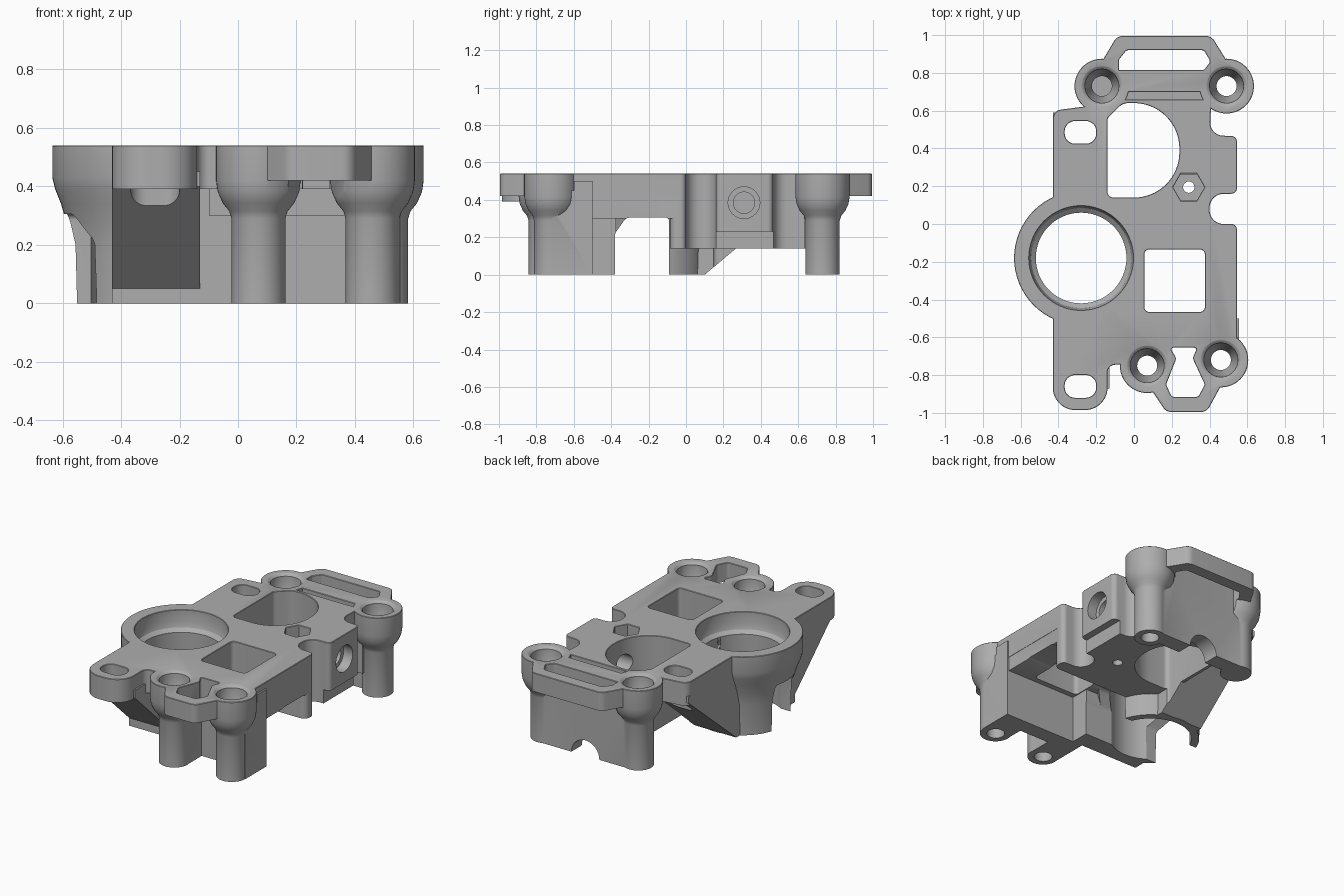
import bpy, bmesh, math
from mathutils import Vector

cube = bpy.data.objects.get("Cube")
if cube:
    bpy.data.objects.remove(cube, do_unlink=True)

grey = bpy.data.materials.new("cast_grey")
grey.use_nodes = True
colour = (0.42, 0.42, 0.42, 1)
grey.diffuse_color = colour
grey.node_tree.nodes["Principled BSDF"].inputs["Base Color"].default_value = colour

TOP = 0.54


def finish(name, bm):
    bmesh.ops.remove_doubles(bm, verts=bm.verts, dist=1e-5)
    bmesh.ops.recalc_face_normals(bm, faces=bm.faces)
    mesh = bpy.data.meshes.new(name)
    bm.to_mesh(mesh)
    bm.free()
    mesh.materials.append(grey)
    obj = bpy.data.objects.new(name, mesh)
    bpy.context.scene.collection.objects.link(obj)
    return obj


def rounded(corners):
    """Replace every (x, y, radius) corner by an arc."""
    out = []
    for i, corner in enumerate(corners):
        p = Vector(corner[:2])
        r = corner[2] if len(corner) > 2 else 0
        arc = [p]
        if r:
            u = (Vector(corners[i - 1][:2]) - p).normalized()
            v = (Vector(corners[(i + 1) % len(corners)][:2]) - p).normalized()
            half = u.angle(v) / 2
            centre = p + (u + v).normalized() * r / math.sin(half)
            a = p + u * r / math.tan(half) - centre
            b = p + v * r / math.tan(half) - centre
            n = max(3, int((math.pi - 2 * half) * (14 if r > 0.1 else 6)))
            arc = []
            for k in range(n + 1):
                t = (math.pi - 2 * half) * k / n
                s = 1 if a.x * b.y - a.y * b.x > 0 else -1
                c, d = math.cos(t), math.sin(t) * s
                arc.append(centre + Vector((a.x * c - a.y * d, a.x * d + a.y * c)))
        for q in arc:
            if not out or (q - out[-1]).length > 1e-3:
                out.append(q)
    if (out[0] - out[-1]).length < 1e-3:
        out.pop()
    return out


def prism(name, corners, lo, hi, sideways=False):
    """Extrude an outline along z, or a (y, z) outline along x."""
    bm = bmesh.new()
    rings = []
    for h in (lo, hi):
        rings.append([bm.verts.new((h, p.x, p.y) if sideways else (p.x, p.y, h))
                      for p in rounded(corners)])
    bm.faces.new(rings[0])
    bm.faces.new(rings[1])
    n = len(rings[0])
    for i in range(n):
        j = (i + 1) % n
        bm.faces.new((rings[0][i], rings[0][j], rings[1][j], rings[1][i]))
    return finish(name, bm)


def box(name, x0, x1, y0, y1, z0, z1, r=0):
    return prism(name, [(x0, y0, r), (x1, y0, r), (x1, y1, r), (x0, y1, r)], z0, z1)


def lathe(name, x, y, profile, steps=48):
    bm = bmesh.new()
    vs = [bm.verts.new((x + r, y, z)) for r, z in profile]
    es = [bm.edges.new(pair) for pair in zip(vs, vs[1:])]
    bmesh.ops.spin(bm, geom=vs + es, cent=(x, y, 0), axis=(0, 0, 1),
                   angle=2 * math.pi, steps=steps, use_duplicate=False)
    return finish(name, bm)


def rod(name, x, y, r, z0, z1, steps=32):
    return lathe(name, x, y, [(0, z1), (r, z1), (r, z0), (0, z0)], steps)


def disc(y, z, r, n=32):
    return [(y + r * math.cos(2 * math.pi * i / n), z + r * math.sin(2 * math.pi * i / n))
            for i in range(n)]


# Right edge with its two rounded scallops, shared by plate and deep body
right_edge = [(0.41, 0.66), (0.40, 0.47, 0.07), (0.545, 0.465, 0.03), (0.545, 0.16, 0.03),
              (0.40, 0.16, 0.075), (0.40, 0, 0.075), (0.545, 0, 0.03)]

# Main plate with the front-left lug
body = prism("engine_housing", [(-0.43, 0.6, 0.05), (-0.2, 0.63), (-0.1, 0.66)] + right_edge +
             [(0.545, -0.63, 0.03), (0.48, -0.7), (-0.05, -0.745, 0.02), (-0.14, -0.745, 0.04),
              (-0.14, -0.985, 0.12), (-0.43, -0.985, 0.12)], 0.39, TOP)

bosses = [(-0.17, 0.73), (0.49, 0.73), (0.07, -0.75), (0.46, -0.72)]
bore = (-0.28, -0.18)
parts = [
    # Thin end flanges
    prism("back_flange", [(-0.17, 0.7), (0.49, 0.7), (0.5, 0.85), (0.41, 0.995, 0.05),
                          (-0.09, 0.995, 0.05), (-0.17, 0.86)], 0.42, TOP),
    prism("front_flange", [(0.07, -0.68), (0.46, -0.68), (0.47, -0.84), (0.385, -0.995, 0.05),
                           (0.17, -0.995, 0.05), (0.08, -0.86)], 0.42, TOP),
    # Deep body under the plate
    prism("deep_body", [(-0.16, -0.085), (-0.16, 0.66)] + right_edge +
          [(0.545, -0.085, 0.04)], 0.14, 0.5),
    box("middle_body", -0.1, 0.543, -0.64, -0.03, 0.3, 0.5),
    # Tapered bore housing and its sloping webs
    lathe("bore_housing", *bore, [(0, TOP), (0.355, TOP), (0.355, 0.43), (0.345, 0.39),
          (0.325, 0.34), (0.305, 0.27), (0.29, 0.2), (0.285, 0), (0, 0)], 64),
    prism("back_web", [(0.59, 0.41), (0.1, 0), (-0.09, 0), (-0.09, 0.45), (0.59, 0.45)],
          -0.43, -0.13, True),
    prism("front_web", [(-0.87, 0.4), (-0.5, 0.05), (-0.5, 0), (-0.38, 0), (-0.38, 0.45),
                        (-0.87, 0.45)], -0.43, -0.13, True),
    box("front_foot", -0.2, 0.05, -0.5, -0.375, 0, 0.42),
    # Leg walls
    box("back_wall", -0.17, 0.49, 0.71, 0.815, 0, 0.5),
    box("back_join", -0.15, 0.45, 0.63, 0.74, 0.14, 0.5),
    box("front_wall", -0.02, 0.555, -0.6, -0.5, 0, 0.5),
    box("front_left_rib", -0.02, 0.16, -0.74, -0.55, 0, 0.45),
    box("front_right_rib", 0.37, 0.555, -0.72, -0.55, 0, 0.45),
]
for bx, by in bosses:
    parts.append(lathe("screw_post", bx, by, [
        (0, TOP), (0.145, TOP), (0.145, 0.42), (0.139, 0.38), (0.122, 0.342),
        (0.1, 0.315), (0.092, 0.29), (0.092, 0), (0, 0)]))

cutters = [
    # Main bore with its seat
    lathe("bore_cut", *bore, [(0, 0.7), (0.275, 0.7), (0.275, 0.46), (0.265, 0.43),
                              (0.24, 0.41), (0.24, -0.1), (0, -0.1)], 64),
    # Cross tunnel between the feet
    prism("tunnel_cut", [(-0.38, -0.1), (-0.09, -0.1), (-0.09, 0.305, 0.02),
                         (-0.32, 0.305, 0.04), (-0.38, 0.22, 0.04)], -1, 1, True),
    # D-shaped and square windows
    prism("d_window", [(-0.14, 0.14, 0.03), (0.24, 0.14, 0.24), (0.24, 0.64, 0.24),
                       (-0.06, 0.64, 0.07), (-0.14, 0.56, 0.03)], -0.1, 0.7),
    box("square_window", 0.055, 0.375, -0.465, -0.135, -0.1, 0.7, 0.025),
    # Flange openings
    prism("back_slot", [(-0.08, 0.815), (0.37, 0.815, 0.02), (0.405, 0.86, 0.02),
                        (0.37, 0.92, 0.02), (-0.04, 0.92, 0.02), (-0.08, 0.87, 0.02)], 0.3, 0.7),
    prism("front_opening", [(0.19, -0.655, 0.01), (0.335, -0.655, 0.01), (0.31, -0.71, 0.03),
                            (0.375, -0.85, 0.02), (0.34, -0.915, 0.02), (0.2, -0.915, 0.02),
                            (0.17, -0.85, 0.02), (0.225, -0.71, 0.03)], -0.1, 0.7),
    # Hexagonal nut pocket and its hole
    rod("hex_pocket", 0.29, 0.195, 0.083, 0.42, 0.7, 6),
    rod("nut_hole", 0.29, 0.195, 0.03, -0.1, 0.5),
    # Side port and the recess below it
    prism("port_hole", disc(0.31, 0.385, 0.057), 0.1, 0.7, True),
    prism("port_seat", disc(0.31, 0.385, 0.085), 0.48, 0.7, True),
    box("port_recess", 0.5, 0.7, 0.12, 0.5, 0, 0.23),
    # Arch at the foot of the back wall
    rod("arch_cut", 0, 0, 0.1, 0.55, 0.95),
]
arch = cutters[-1]
for v in arch.data.vertices:
    x, y, z = v.co
    v.co = (x + 0.15, z, -y)
for sy in (0.485, -0.86):
    cutters.append(box("oval_slot", -0.367, -0.2, sy - 0.06, sy + 0.06, -0.1, 0.7, 0.055))
for bx, by in bosses:
    cutters.append(lathe("screw_hole", bx, by, [
        (0, 0.7), (0.105, 0.7), (0.105, TOP), (0.09, 0.525), (0.086, 0.43),
        (0.053, 0.37), (0.053, -0.1), (0, -0.1)]))

# Join the solids, then cut the openings
bpy.context.view_layer.objects.active = body
for group, mode in ((parts, "UNION"), (cutters, "DIFFERENCE")):
    for tool in group:
        mod = body.modifiers.new(tool.name, "BOOLEAN")
        mod.operation = mode
        mod.solver = "EXACT"
        mod.object = tool
        bpy.ops.object.modifier_apply(modifier=mod.name)
        bpy.data.objects.remove(tool, do_unlink=True)

# Small chamfer around the top face
bm = bmesh.new()
bm.from_mesh(body.data)
bmesh.ops.remove_doubles(bm, verts=bm.verts, dist=0.0015)
bmesh.ops.dissolve_limit(bm, angle_limit=0.005, verts=bm.verts, edges=bm.edges)
rim = [e for e in bm.edges if len(e.link_faces) == 2 and e.calc_face_angle(0) > 0.6
       and all(abs(v.co.z - TOP) < 1e-4 for v in e.verts)]
bmesh.ops.bevel(bm, geom=rim, offset=0.012, segments=1, affect="EDGES",
                profile=0.5, clamp_overlap=True)
bm.to_mesh(body.data)
bm.free()

bpy.ops.object.select_all(action="DESELECT")
body.select_set(True)
bpy.ops.object.shade_smooth_by_angle(angle=math.radians(30))
